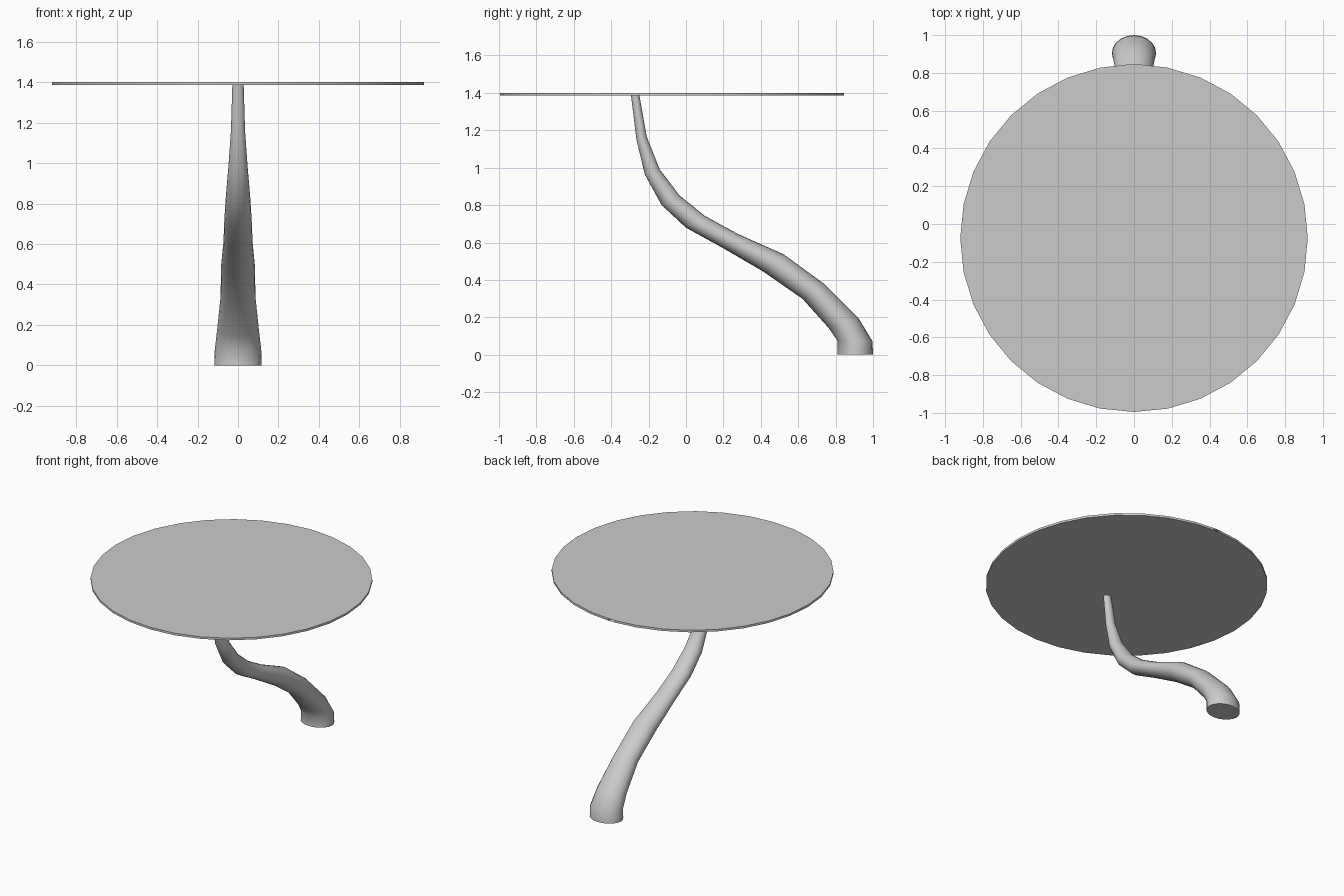
import bpy, bmesh, math
from mathutils import Vector

if "Cube" in bpy.data.objects:
    bpy.data.objects.remove(bpy.data.objects["Cube"])


def finish(bm, name, angle):
    bmesh.ops.recalc_face_normals(bm, faces=bm.faces)
    mesh = bpy.data.meshes.new(name)
    bm.to_mesh(mesh)
    bm.free()
    ob = bpy.data.objects.new(name, mesh)
    bpy.context.collection.objects.link(ob)
    bpy.ops.object.select_all(action='DESELECT')
    ob.select_set(True)
    bpy.context.view_layer.objects.active = ob
    bpy.ops.object.shade_smooth_by_angle(angle=math.radians(angle))
    return ob


# Leaf pad: 32-sided disc, the rear corner split into a narrow notch
R, CY, Z0, Z1 = 0.92, -0.075, 1.385, 1.40
outline = [(0.025, 0.845), (0, -0.18), (-0.025, 0.845)]
for i in range(1, 32):
    a = math.pi / 2 + i * math.tau / 32
    outline.append((R * math.cos(a), CY + R * math.sin(a)))
bm = bmesh.new()
low = [bm.verts.new((x, y, Z0)) for x, y in outline]
high = [bm.verts.new((x, y, Z1)) for x, y in outline]
n = len(outline)
for i in range(n):
    j = (i + 1) % n
    bm.faces.new((low[i], low[j], high[j], high[i]))
caps = [bm.faces.new(high), bm.faces.new(low)]
bmesh.ops.triangulate(bm, faces=caps)
finish(bm, "leaf_pad", 30)

# Stem: elliptical rings (front/lower edge y,z, rear/upper edge y,z, half width)
rings = [
    (0.81, 0.00, 1.00, 0.00, 0.117),
    (0.81, 0.075, 0.997, 0.072, 0.115),
    (0.762, 0.144, 0.922, 0.196, 0.104),
    (0.623, 0.299, 0.735, 0.382, 0.086),
    (0.414, 0.444, 0.522, 0.537, 0.084),
    (0.195, 0.572, 0.275, 0.647, 0.072),
    (0.00, 0.679, 0.10, 0.743, 0.068),
    (-0.13, 0.80, -0.035, 0.852, 0.061),
    (-0.22, 0.963, -0.14, 0.99, 0.048),
    (-0.265, 1.15, -0.21, 1.166, 0.035),
    (-0.294, 1.387, -0.249, 1.387, 0.028),
]
SIDES = 20
bm = bmesh.new()
loops = []
for y0, z0, y1, z1, w in rings:
    a, b = Vector((0, y0, z0)), Vector((0, y1, z1))
    mid, half = (a + b) / 2, (b - a) / 2
    loops.append([bm.verts.new(mid + half * math.cos(t) + Vector((w * math.sin(t), 0, 0)))
                  for t in (k * math.tau / SIDES for k in range(SIDES))])
for p, q in zip(loops, loops[1:]):
    for k in range(SIDES):
        m = (k + 1) % SIDES
        bm.faces.new((p[k], p[m], q[m], q[k]))
bm.faces.new(loops[0])
bm.faces.new(loops[-1])
finish(bm, "stem", 60)
